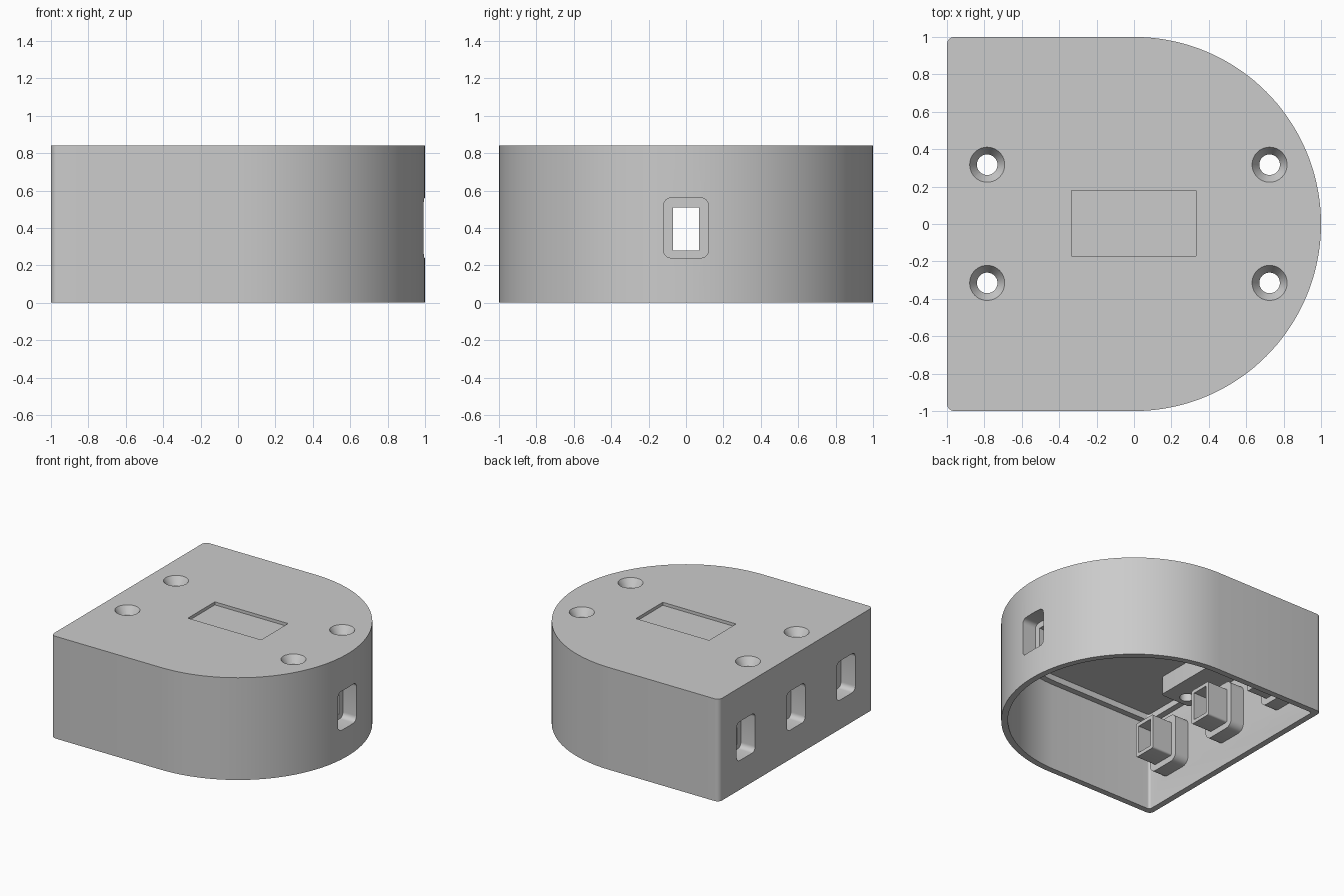
import bpy, bmesh
from math import sin, cos, pi, radians

if "Cube" in bpy.data.objects:
    bpy.data.objects.remove(bpy.data.objects["Cube"])

H = 0.84


def prism(name, pts, axis, a, b):
    """Extrude a closed 2D outline from a to b along z or x."""
    bm = bmesh.new()
    place = (lambda p, t: (p[0], p[1], t)) if axis == 'z' else (lambda p, t: (t, p[0], p[1]))
    lo = [bm.verts.new(place(p, a)) for p in pts]
    hi = [bm.verts.new(place(p, b)) for p in pts]
    bm.faces.new(lo)
    bm.faces.new(hi)
    n = len(pts)
    for i in range(n):
        j = (i + 1) % n
        bm.faces.new((lo[i], lo[j], hi[j], hi[i]))
    bmesh.ops.recalc_face_normals(bm, faces=bm.faces)
    return to_object(name, bm)


def to_object(name, bm):
    me = bpy.data.meshes.new(name)
    bm.to_mesh(me)
    bm.free()
    ob = bpy.data.objects.new(name, me)
    bpy.context.collection.objects.link(ob)
    return ob


def arc(cx, cy, r, a0, a1, n):
    return [(cx + r * cos(radians(a0 + (a1 - a0) * i / n)),
             cy + r * sin(radians(a0 + (a1 - a0) * i / n))) for i in range(n + 1)]


def rrect(cx, cy, hx, hy, r=0.0):
    if r == 0:
        return [(cx - hx, cy - hy), (cx + hx, cy - hy), (cx + hx, cy + hy), (cx - hx, cy + hy)]
    pts = []
    for k, (sx, sy) in enumerate(((1, 1), (-1, 1), (-1, -1), (1, -1))):
        pts += arc(cx + sx * (hx - r), cy + sy * (hy - r), r, 90 * k, 90 * k + 90, 6)
    return pts


def d_shape(t, r):
    """D outline inset by t, with rounded corners on the flat side."""
    e = 1 - t
    return (arc(0, 0, e, -90, 90, 72) + arc(-e + r, e - r, r, 90, 180, 6)
            + arc(-e + r, -e + r, r, 180, 270, 6))


def cone(name, x, y, z0, z1, r0, r1):
    return prism_cone(name, [(x + cos(2 * pi * i / 40), y + sin(2 * pi * i / 40)) for i in range(40)],
                      x, y, z0, z1, r0, r1)


def prism_cone(name, pts, x, y, z0, z1, r0, r1):
    ob = prism(name, pts, 'z', z0, z1)
    for v in ob.data.vertices:
        r = r0 if v.co.z < (z0 + z1) / 2 else r1
        v.co.x = x + (v.co.x - x) * r
        v.co.y = y + (v.co.y - y) * r
    return ob


def combine(body, tool, op):
    m = body.modifiers.new(op, 'BOOLEAN')
    m.object, m.operation, m.solver = tool, op, 'EXACT'
    bpy.context.view_layer.objects.active = body
    bpy.ops.object.modifier_apply(modifier=m.name)
    bpy.data.objects.remove(tool)


# Hollow D-shaped housing, open underneath, with a stepped ceiling
housing = prism("housing", d_shape(0, 0.04), 'z', 0, H)
combine(housing, prism("cavity", d_shape(0.05, 0.02), 'z', -0.1, 0.73), 'DIFFERENCE')
combine(housing, prism("upper_cavity", d_shape(0.10, 0.02), 'z', 0.6, 0.78), 'DIFFERENCE')

# Screw bars hanging from the ceiling
for cx in (-0.75, 0.725):
    combine(housing, prism("screw_bar", rrect(cx, 0, 0.14, 0.41, 0.03), 'z', 0.63, 0.80), 'UNION')

# Ports: stepped socket behind the wall, three on the flat side and one on the curve
ports = [(-1, -0.65), (-1, 0), (-1, 0.65), (1, 0)]
for s, y in ports:
    combine(housing, prism("port_boss", rrect(y, 0.40, 0.15, 0.20, 0.06), 'x', s * 0.83, s * 0.97), 'UNION')
    combine(housing, prism("port_sleeve", rrect(y, 0.395, 0.10, 0.145, 0.015), 'x', s * 0.65, s * 0.85), 'UNION')
for s, y in ports:
    combine(housing, prism("port_recess", rrect(y, 0.40, 0.12, 0.16, 0.04), 'x', s * 0.87, s * 1.1), 'DIFFERENCE')
    combine(housing, prism("port_hole", rrect(y, 0.395, 0.07, 0.115), 'x', s * 0.6, s * 0.95), 'DIFFERENCE')

# Countersunk screw holes
for x in (-0.785, 0.725):
    for y in (-0.315, 0.317):
        combine(housing, cone("screw_hole", x, y, 0.58, 0.9, 0.055, 0.055), 'DIFFERENCE')
        combine(housing, cone("countersink", x, y, 0.77, 0.85, 0.05, 0.10), 'DIFFERENCE')

# Shallow label panel in the top
combine(housing, prism("panel", rrect(-0.002, 0.003, 0.333, 0.175), 'z', 0.815, 0.9), 'DIFFERENCE')

bpy.ops.object.select_all(action='DESELECT')
housing.select_set(True)
bpy.context.view_layer.objects.active = housing
bpy.ops.object.shade_smooth_by_angle(angle=radians(30))
